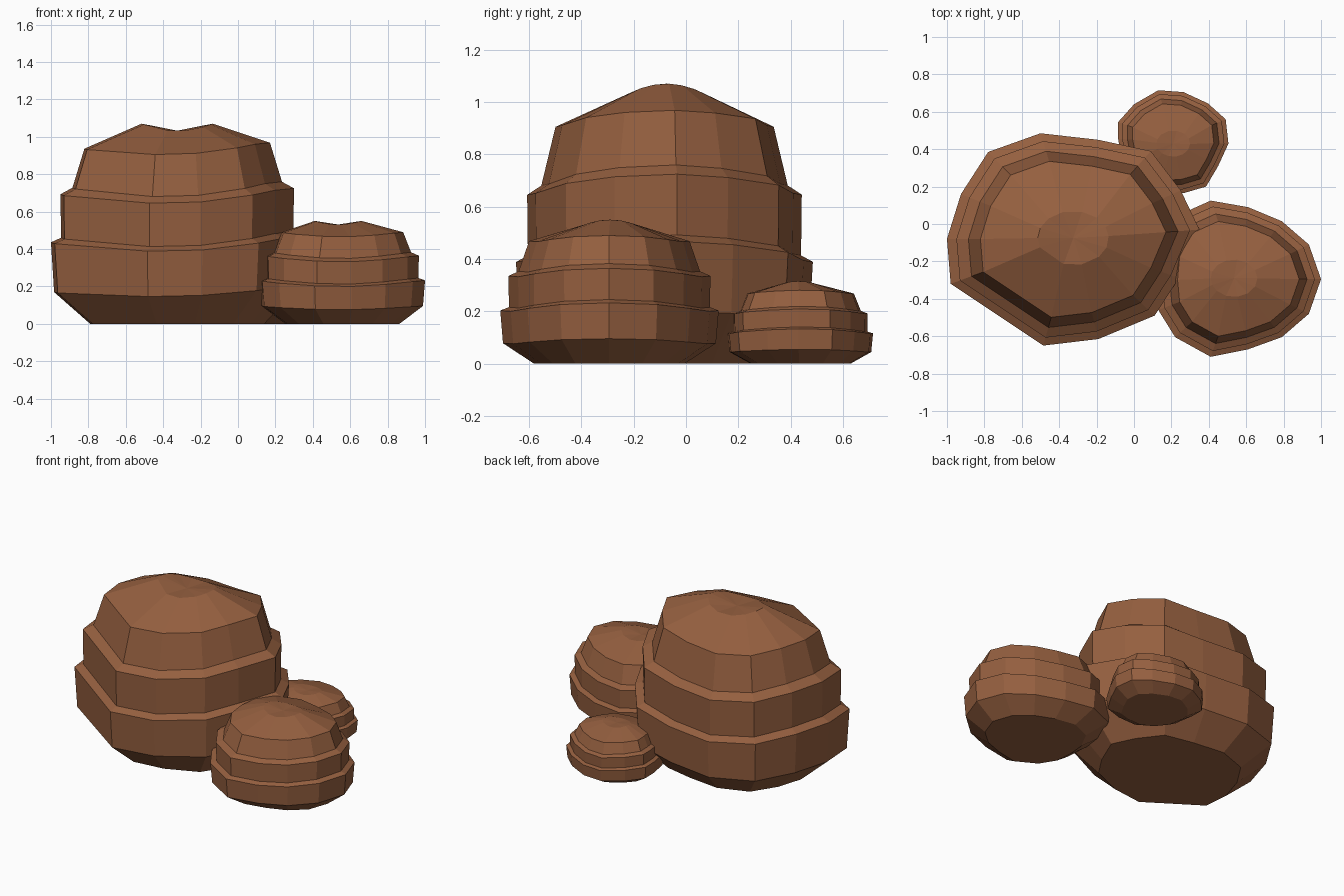
import bpy, bmesh, math

if "Cube" in bpy.data.objects:
    bpy.data.objects.remove(bpy.data.objects["Cube"])

rock_brown = bpy.data.materials.new("rock_brown")
rock_brown.diffuse_color = (0.30, 0.115, 0.05, 1)
rock_brown.use_nodes = True
rock_brown.node_tree.nodes["Principled BSDF"].inputs["Base Color"].default_value = rock_brown.diffuse_color

# tier profile: (outline scale, height fraction, ripple fraction)
PROFILE = [(0.69, 0.0, 0.0), (0.975, 0.155, 0.018), (1.0, 0.392, 0.03),
           (0.92, 0.415, 0.03), (0.925, 0.632, 0.03), (0.83, 0.665, 0.03),
           (0.735, 0.868, 0.022)]


def rock(name, centre, height, outline, cap, tilt):
    """Layered boulder: the outline is scaled tier by tier, then closed by a dented cap."""
    cx, cy = centre
    half = max(x for x, y in outline) - cx
    bm = bmesh.new()
    rings = []
    for s, h, ripple in PROFILE + [None]:
        ring = []
        for x, y in outline:
            a = math.atan2(y - cy, x - cx)
            wave = math.cos(2 * a)
            if (s, h) == (0, 0):
                wave = 0
            lift = tilt * (x - cx) / half if h else 0
            ring.append(bm.verts.new((cx + (x - cx) * s, cy + (y - cy) * s,
                                      height * (h + ripple * wave + lift))))
        rings.append(ring)
        if len(rings) == len(PROFILE):
            break
    # small summit ring with the dent in its middle
    ccx, ccy, rx, ry = cap
    summit = []
    for x, y in outline:
        a = math.atan2(y - cy, x - cx)
        summit.append(bm.verts.new((ccx + rx * math.cos(a), ccy + ry * math.sin(a),
                                    height * (0.982 + 0.018 * math.cos(2 * a)))))
    rings.append(summit)
    n = len(outline)
    for lo, hi in zip(rings, rings[1:]):
        for i in range(n):
            j = (i + 1) % n
            bm.faces.new((lo[i], lo[j], hi[j], hi[i]))
    dent = bm.verts.new((ccx, ccy, height * 0.965))
    for i in range(n):
        bm.faces.new((summit[i], summit[(i + 1) % n], dent))
    bm.faces.new(rings[0][::-1])
    bmesh.ops.recalc_face_normals(bm, faces=bm.faces)
    mesh = bpy.data.meshes.new(name)
    bm.to_mesh(mesh)
    bm.free()
    mesh.materials.append(rock_brown)
    bpy.context.collection.objects.link(bpy.data.objects.new(name, mesh))


# large boulder
rock("large_rock", (-0.325, -0.08), 1.07,
     [(0.35, -0.03), (0.25, 0.18), (0.09, 0.39), (-0.19, 0.45), (-0.5, 0.485),
      (-0.78, 0.385), (-0.925, 0.16), (-1.0, -0.08), (-0.98, -0.32),
      (-0.485, -0.65), (-0.19, -0.615), (0.11, -0.49), (0.24, -0.29)],
     (-0.325, -0.075, 0.19, 0.145), 0.015)

# medium boulder at the front right
rock("medium_rock", (0.56, -0.295), 0.55,
     [(1.0, -0.295), (0.935, -0.11), (0.79, 0.015), (0.61, 0.09), (0.41, 0.125),
      (0.22, 0.04), (0.13, -0.13), (0.115, -0.3), (0.13, -0.46), (0.22, -0.605),
      (0.41, -0.71), (0.61, -0.67), (0.79, -0.605), (0.935, -0.48)],
     (0.535, -0.29, 0.125, 0.1), 0.0)

# small boulder at the back
rock("small_rock", (0.21, 0.44), 0.315,
     [(0.505, 0.43), (0.49, 0.56), (0.395, 0.645), (0.265, 0.705), (0.13, 0.715),
      (0.0, 0.64), (-0.085, 0.545), (-0.085, 0.455), (-0.06, 0.32), (0.02, 0.22),
      (0.13, 0.16), (0.265, 0.165), (0.385, 0.2), (0.45, 0.31)],
     (0.21, 0.43, 0.09, 0.07), 0.0)
